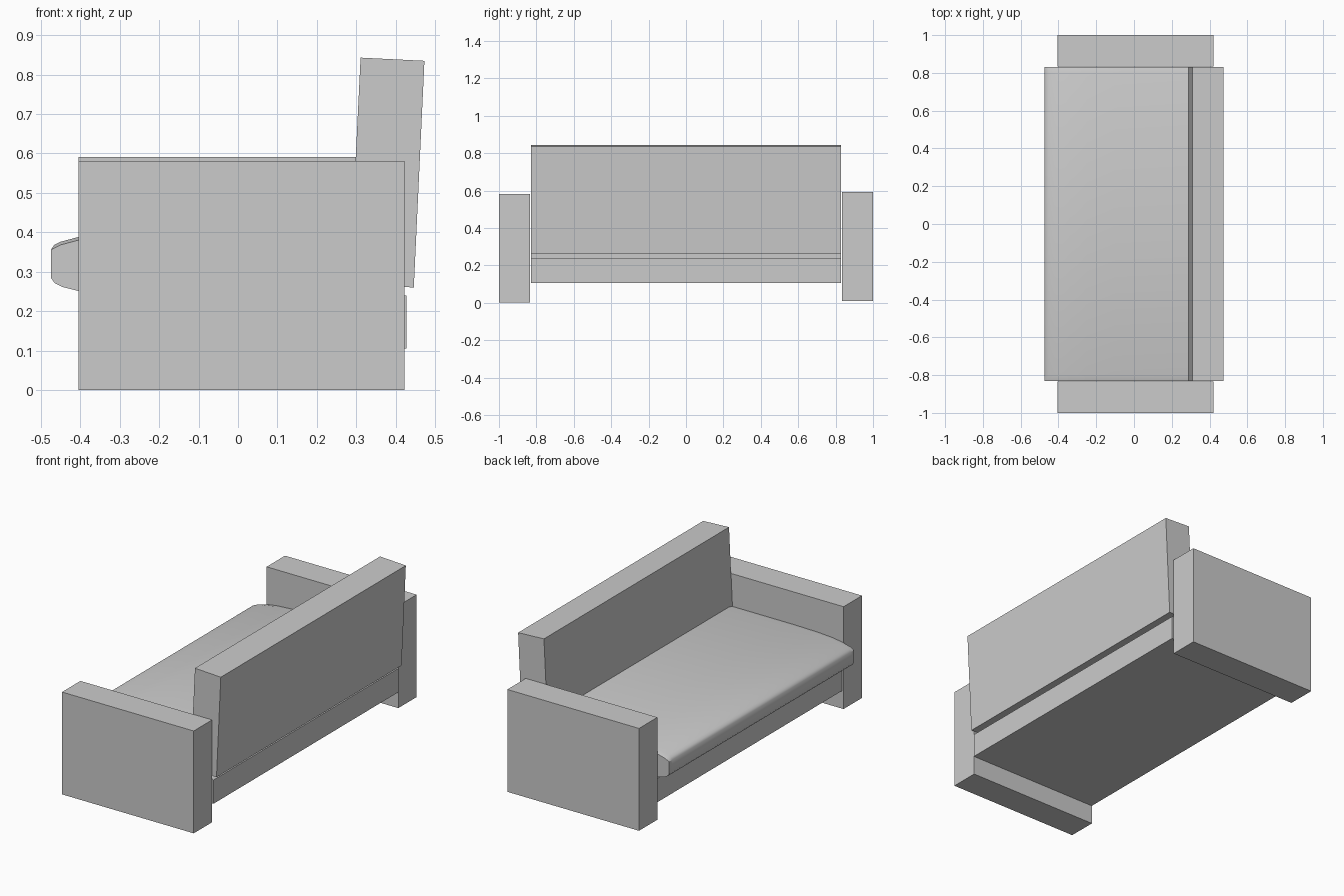
import bpy, bmesh

if "Cube" in bpy.data.objects:
    bpy.data.objects.remove(bpy.data.objects["Cube"])


def prism(name, sections):
    """Loft a closed x-z outline through (y, outline) sections and cap both ends."""
    bm = bmesh.new()
    rings = [[bm.verts.new((x, y, z)) for x, z in pts] for y, pts in sections]
    n = len(rings[0])
    for a, b in zip(rings, rings[1:]):
        for i in range(n):
            j = (i + 1) % n
            bm.faces.new((a[i], a[j], b[j], b[i]))
    bm.faces.new(rings[0])
    bm.faces.new(rings[-1])
    bmesh.ops.recalc_face_normals(bm, faces=bm.faces)
    mesh = bpy.data.meshes.new(name)
    bm.to_mesh(mesh)
    bm.free()
    obj = bpy.data.objects.new(name, mesh)
    bpy.context.collection.objects.link(obj)
    return obj


def box_outline(x0, x1, z0, z1):
    return [(x0, z0), (x1, z0), (x1, z1), (x0, z1)]


# Armrests; the far one sits very slightly higher
for name, y0, y1, lift in (("near_armrest", -1.0, -0.835, 0.0),
                           ("far_armrest", 0.835, 1.0, 0.01)):
    outline = box_outline(-0.405, 0.422, lift, 0.581 + lift)
    prism(name, [(y0, outline), (y1, outline)])

# Base frame under the seat
base = box_outline(-0.40, 0.428, 0.105, 0.24)
prism("base", [(-0.83, base), (0.83, base)])

# Leaning backrest
back = [(0.283, 0.268), (0.446, 0.26), (0.473, 0.835), (0.311, 0.843)]
prism("backrest", [(-0.83, back), (0.83, back)])

# Seat cushion with a soft front edge and slightly lower ends
seat = [(0.30, 0.24), (-0.33, 0.24), (-0.405, 0.251), (-0.445, 0.261),
        (-0.465, 0.271), (-0.475, 0.285), (-0.475, 0.355), (-0.466, 0.368),
        (-0.45, 0.376), (-0.405, 0.388), (-0.34, 0.398), (-0.25, 0.404),
        (-0.1, 0.407), (0.30, 0.407)]
ends = [(x, z - 0.008 if z > 0.36 else z) for x, z in seat]
cushion = prism("seat_cushion", [(-0.83, ends), (-0.80, seat), (0.80, seat), (0.83, ends)])
bpy.context.view_layer.objects.active = cushion
cushion.select_set(True)
bpy.ops.object.shade_smooth_by_angle(angle=0.7)
